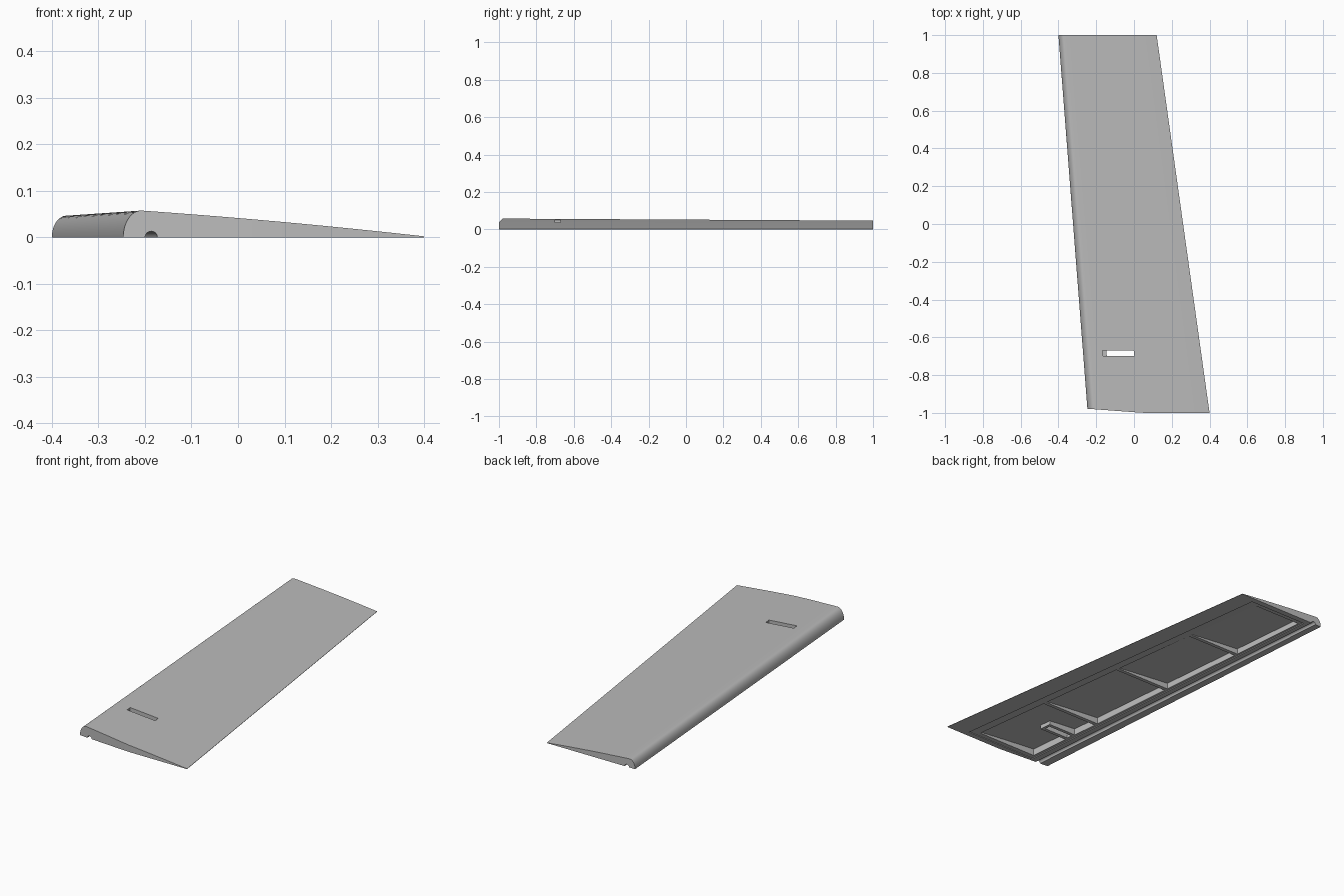
import bpy, math

cube = bpy.data.objects.get("Cube")
if cube:
    bpy.data.objects.remove(cube, do_unlink=True)

NOSE = 0.06          # chord fraction taken by the rounded leading edge
SKIN = 0.01

grey = bpy.data.materials.new("plain grey")
grey.use_nodes = True
grey.diffuse_color = (0.5, 0.5, 0.5, 1)
grey.node_tree.nodes["Principled BSDF"].inputs["Base Color"].default_value = (0.5, 0.5, 0.5, 1)


def lerp(a, b, t):
    return a + (b - a) * t


def chord(y):
    return lerp(0.645, 0.52, (y + 1) / 2)


def x_at(u, y):
    return lerp(-0.245, -0.40, (y + 1) / 2) + u * chord(y)


def skin_height(u, y):
    """Upper surface: elliptical nose, then a gentle convex slope."""
    if u < NOSE:
        h = 0.0575 * math.sqrt(max(0, 1 - (1 - u / NOSE) ** 2))
    else:
        s = (u - NOSE) / (1 - NOSE)
        h = 0.0575 - 0.0555 * (0.78 * s + 0.22 * s * s)
    return max(h, 0.003 if u < NOSE else 0.002) * chord(y) / chord(-1)


def loft(name, us, ends, top, bottom):
    """Solid running between two spanwise ends, sampled along the chord."""
    verts, faces, n = [], [], len(us)
    for end in ends:
        for u in us:
            y = end(u) if callable(end) else end
            x = x_at(u, y)
            verts += [(x, y, bottom(u, y)), (x, y, top(u, y))]
    m = 2 * n
    for i in range(n - 1):
        a, b, c, d = 2 * i, 2 * i + 1, 2 * i + 3, 2 * i + 2
        faces += [(a, d, c, b), (a + m, b + m, c + m, d + m),
                  (b, c, c + m, b + m), (d, a, a + m, d + m)]
    e = m - 2
    faces += [(1, 1 + m, m, 0), (e, e + m, e + 1 + m, e + 1)]
    mesh = bpy.data.meshes.new(name)
    mesh.from_pydata(verts, [], faces)
    mesh.materials.append(grey)
    obj = bpy.data.objects.new(name, mesh)
    bpy.context.collection.objects.link(obj)
    return obj


def steps(a, b, n):
    return [lerp(a, b, i / n) for i in range(n + 1)]


def flat(z):
    return lambda u, y: z


def inner(u, y):
    return skin_height(u, y) - SKIN


# Wing panel, with the front end swept back slightly near the nose
nose = [NOSE * (1 - math.cos(math.pi / 2 * i / 16)) for i in range(16)]
chord_points = nose + steps(NOSE, 1, 16)


def root_end(u):
    return -1 + 0.022 * min(1, max(0, (0.46 - u) / 0.46))


wing = loft("wing_panel", chord_points, (root_end, 1), skin_height, flat(0))
tools = []


def combine(obj, operation="DIFFERENCE"):
    obj.hide_render = True
    mod = wing.modifiers.new(obj.name, "BOOLEAN")
    mod.operation, mod.solver, mod.object = operation, "EXACT", obj
    tools.append(obj)


# Shallow recess for the lower cover
combine(loft("cover_recess", [0.165, 0.82], (-0.97, 0.97), flat(0.004), flat(-0.02)))

# Four pockets, leaving three ribs between them
edges = [-0.945, -0.5, 0, 0.5, 0.945]
for i in range(4):
    y0 = edges[i] + (0.01 if i else 0)
    y1 = edges[i + 1] - (0.01 if i < 3 else 0)
    combine(loft("pocket_%d" % i, steps(0.19, 0.74, 8), (y0, y1), inner, flat(-0.03)))

# Frame around the slot, hanging from the skin inside the pocket
combine(loft("slot_frame", steps(0.17, 0.455, 4), (-0.718, -0.652),
             lambda u, y: skin_height(u, y) - 0.004, flat(0.005)), "UNION")
combine(loft("slot_upper", [0.167, 0.431], (-0.70, -0.67), flat(0.1), flat(0.02)))
combine(loft("slot_through", [0.199, 0.431], (-0.70, -0.67), flat(0.09), flat(-0.04)))

# Half-round rod channel along the leading edge
bpy.ops.mesh.primitive_cylinder_add(vertices=32, radius=0.013, depth=2.2)
rod = bpy.context.object
rod.name = "rod_channel"
rod.data.materials.append(grey)
rod.location = (x_at(0.093, 0), 0, 0)
rod.rotation_euler = (math.pi / 2, 0, math.atan2(x_at(0.093, -1) - x_at(0.093, 1), 2))
combine(rod)

# Bake the cuts, discard the cutters, then smooth the curved surfaces
bpy.context.view_layer.update()
graph = bpy.context.evaluated_depsgraph_get()
baked = bpy.data.meshes.new_from_object(wing.evaluated_get(graph))
wing.modifiers.clear()
wing.data = baked
for tool in tools:
    bpy.data.objects.remove(tool, do_unlink=True)
bpy.ops.object.select_all(action="DESELECT")
wing.select_set(True)
bpy.context.view_layer.objects.active = wing
bpy.ops.object.shade_smooth_by_angle(angle=math.radians(25))
